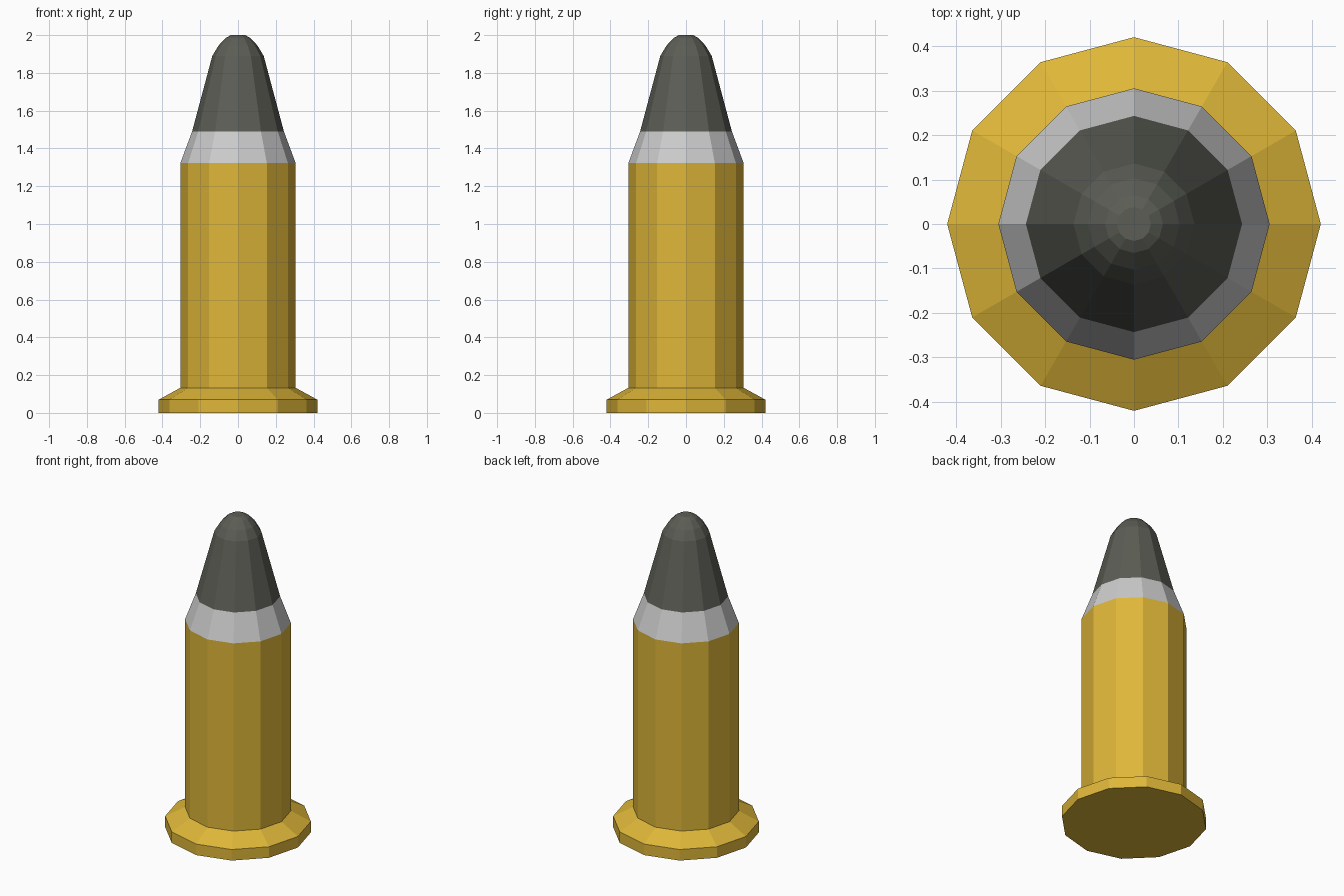
import bpy, bmesh
from math import cos, sin, pi

if "Cube" in bpy.data.objects:
    bpy.data.objects.remove(bpy.data.objects["Cube"])

SIDES = 12


def material(name, color):
    mat = bpy.data.materials.new(name)
    mat.diffuse_color = (*color, 1)
    mat.use_nodes = True
    mat.node_tree.nodes["Principled BSDF"].inputs["Base Color"].default_value = mat.diffuse_color
    return mat


def lathe(name, profile, mat, cap_bottom=False, cap_top=False):
    """Flat-shaded 12-sided turned part from (radius, height) points."""
    bm = bmesh.new()
    rings = [[bm.verts.new((r * cos(2 * pi * i / SIDES), r * sin(2 * pi * i / SIDES), z))
              for i in range(SIDES)] for r, z in profile]
    for low, high in zip(rings, rings[1:]):
        for i in range(SIDES):
            j = (i + 1) % SIDES
            bm.faces.new((low[i], low[j], high[j], high[i]))
    if cap_bottom:
        bm.faces.new(rings[0][::-1])
    if cap_top:
        bm.faces.new(rings[-1])
    mesh = bpy.data.meshes.new(name)
    bm.to_mesh(mesh)
    bm.free()
    mesh.materials.append(mat)
    obj = bpy.data.objects.new(name, mesh)
    bpy.context.collection.objects.link(obj)
    return obj


brass = material("brass", (0.73, 0.47, 0.04))
silver = material("silver", (0.52, 0.52, 0.52))
lead = material("lead", (0.105, 0.11, 0.09))

# Brass case with its flared rim
lathe("case", [(0.42, 0), (0.42, 0.07), (0.305, 0.133), (0.305, 1.323)],
      brass, cap_bottom=True)

# Tapered silver collar
lathe("collar", [(0.305, 1.323), (0.243, 1.49)], silver)

# Dark rounded tip with a small flat end
lathe("tip", [(0.243, 1.49), (0.136, 1.89), (0.103, 1.945), (0.065, 1.985), (0.038, 2.0)],
      lead, cap_top=True)
